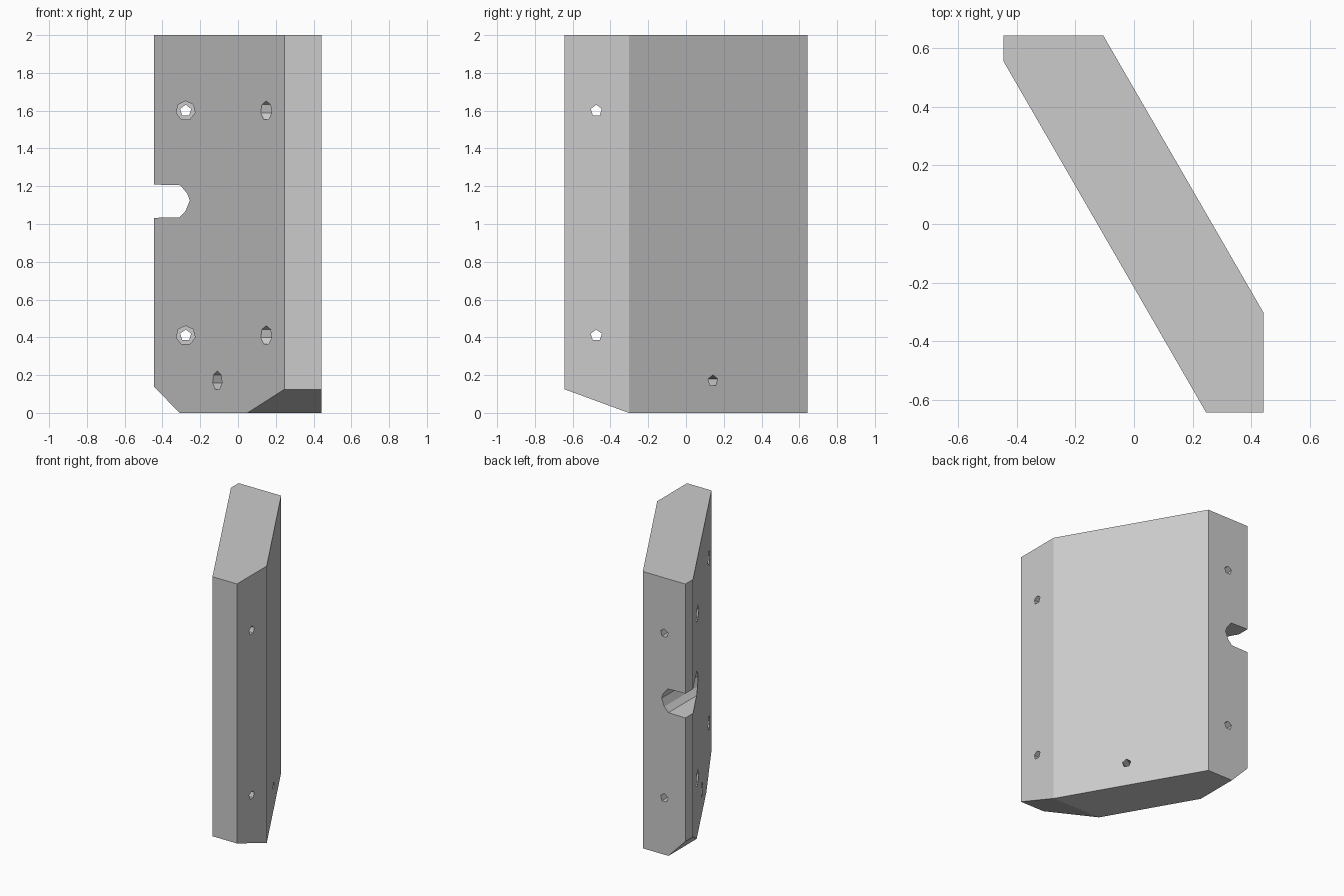
import bpy, bmesh
from mathutils import Vector, Matrix

if "Cube" in bpy.data.objects:
    bpy.data.objects.remove(bpy.data.objects["Cube"])

grey = bpy.data.materials.new("plain grey")
grey.use_nodes = True
grey.diffuse_color = (0.6, 0.6, 0.6, 1)
grey.node_tree.nodes["Principled BSDF"].inputs["Base Color"].default_value = (0.6, 0.6, 0.6, 1)


def add_object(name, bm):
    bmesh.ops.recalc_face_normals(bm, faces=bm.faces)
    mesh = bpy.data.meshes.new(name)
    bm.to_mesh(mesh)
    bm.free()
    mesh.materials.append(grey)
    obj = bpy.data.objects.new(name, mesh)
    bpy.context.collection.objects.link(obj)
    return obj


def prism(name, points, direction, cuts=()):
    """Extrude a flat outline, then slice it with (point, normal) planes."""
    bm = bmesh.new()
    face = bm.faces.new([bm.verts.new(p) for p in points])
    new = bmesh.ops.extrude_face_region(bm, geom=[face])["geom"]
    bmesh.ops.translate(bm, vec=direction, verts=[v for v in new if isinstance(v, bmesh.types.BMVert)])
    for point, normal in cuts:
        geom = bm.verts[:] + bm.edges[:] + bm.faces[:]
        cut = bmesh.ops.bisect_plane(bm, geom=geom, plane_co=point, plane_no=normal, clear_outer=True)
        edges = [e for e in cut["geom_cut"] if isinstance(e, bmesh.types.BMEdge)]
        bmesh.ops.contextual_create(bm, geom=edges)
    return add_object(name, bm)


def rod(name, centre, axis, start, end, radius, sides):
    """Horizontal cylinder from start to end along the axis, one corner up."""
    d, up = Vector(axis).normalized(), Vector((0, 0, 1))
    rot = Matrix((up.cross(d), up, d)).transposed().to_4x4()
    place = Matrix.Translation(Vector(centre) + d * (start + end) / 2) @ rot
    bm = bmesh.new()
    bmesh.ops.create_cone(bm, cap_ends=True, segments=sides, radius1=radius,
                          radius2=radius, depth=end - start, matrix=place)
    return add_object(name, bm)


# Slanted block with clipped ends and two bevels underneath
outline = [(-.445, .643), (-.105, .643), (.442, -.303), (.442, -.643), (.246, -.643), (-.445, .555)]
block = prism("slanted_block", [(x, y, 0) for x, y in outline], (0, 0, 2),
              [((0, -.303, 0), (0, -.125, -.34)), ((-.31, 0, 0), (-.14, 0, -.135))])

# Rounded side notch
notch = [(-.6, 1.03), (-.31, 1.035), (-.277, 1.07), (-.255, 1.125), (-.268, 1.16), (-.305, 1.205), (-.6, 1.213)]
cutters = [prism("notch_cutter", [(x, -1, z) for x, z in notch], (0, 2, 0))]

# Counterbored screw holes: point on the slanted front face, axis, bore depth
holes = [((.15, -.475, .17), (.866, .5, 0), .19)]
holes[0] = ((-.11, -.027, .17), (.866, .5, 0), .19)
for z in (.41, 1.6):
    holes += [((-.277, .264, z), (0, 1, 0), .22), ((.149, -.475, z), (1, 0, 0), .14)]
for centre, axis, depth in holes:
    cutters.append(rod("hole_cutter", centre, axis, -.2, .6, .031, 5))
    cutters.append(rod("bore_cutter", centre, axis, -.2, depth, .051, 7))

bpy.context.view_layer.objects.active = block
for cutter in cutters:
    cutter.hide_render = True
    mod = block.modifiers.new("cut", 'BOOLEAN')
    mod.operation, mod.solver, mod.object = 'DIFFERENCE', 'EXACT', cutter
    bpy.ops.object.modifier_apply(modifier=mod.name)
    bpy.data.objects.remove(cutter)
